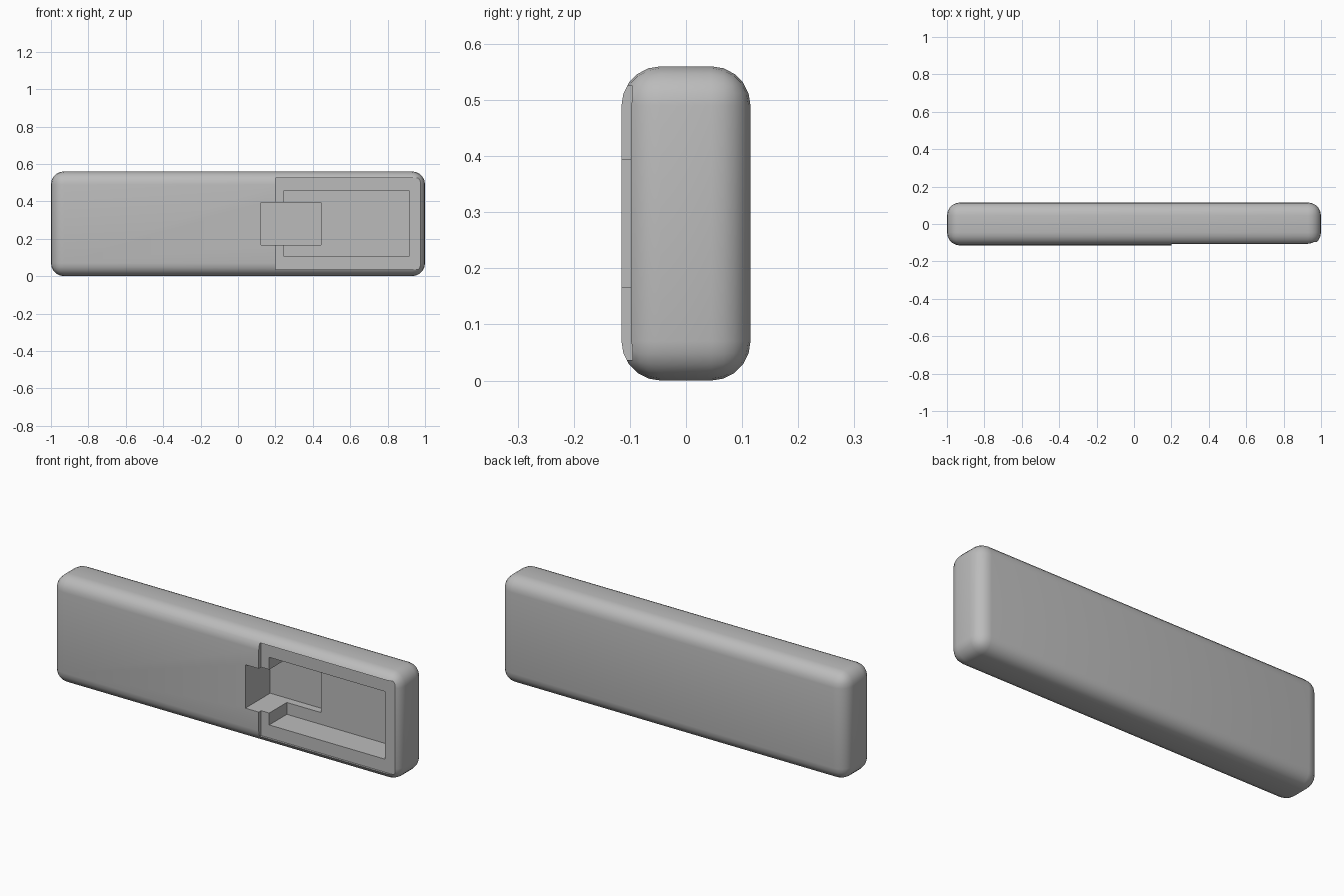
import bpy
import bmesh
from mathutils import Vector

if "Cube" in bpy.data.objects:
    bpy.data.objects.remove(bpy.data.objects["Cube"])


def box(name, lo, hi, radius=0.0):
    """Axis-aligned box between two corners, optionally with rounded edges."""
    bm = bmesh.new()
    bmesh.ops.create_cube(bm, size=1)
    lo, hi = Vector(lo), Vector(hi)
    for v in bm.verts:
        v.co = Vector([lo[i] + (v.co[i] + 0.5) * (hi[i] - lo[i]) for i in range(3)])
    if radius:
        bmesh.ops.bevel(bm, geom=bm.edges[:], offset=radius, segments=5,
                        profile=0.5, affect='EDGES', clamp_overlap=True)
    mesh = bpy.data.meshes.new(name)
    bm.to_mesh(mesh)
    bm.free()
    obj = bpy.data.objects.new(name, mesh)
    bpy.context.collection.objects.link(obj)
    return obj


grey = bpy.data.materials.new("mid grey plastic")
grey.diffuse_color = (0.5, 0.5, 0.5, 1)
grey.use_nodes = True
grey.node_tree.nodes["Principled BSDF"].inputs["Base Color"].default_value = grey.diffuse_color

# rounded casing
body = box("casing", (-1, -0.115, 0), (1, 0.115, 0.56), 0.07)
body.data.materials.append(grey)

# cover recess, deep compartment, and the deeper latch notch
cutters = [
    box("recess_cutter", (0.2, -0.20, 0.037), (0.975, -0.095, 0.525)),
    box("compartment_cutter", (0.247, -0.21, 0.105), (0.915, 0.05, 0.458)),
    box("latch_cutter", (0.123, -0.22, 0.167), (0.445, 0.09, 0.394)),
]
for cutter in cutters:
    cutter.hide_render = True
    mod = body.modifiers.new(cutter.name, 'BOOLEAN')
    mod.operation = 'DIFFERENCE'
    mod.solver = 'EXACT'
    mod.object = cutter

# bake the cuts and drop the cutters
bpy.context.view_layer.update()
deps = bpy.context.evaluated_depsgraph_get()
baked = bpy.data.meshes.new_from_object(body.evaluated_get(deps))
body.modifiers.clear()
body.data = baked
for cutter in cutters:
    bpy.data.objects.remove(cutter)
baked.materials.clear()
baked.materials.append(grey)
for p in baked.polygons:
    p.material_index = 0

# smooth rounded edges, crisp cut edges
bpy.ops.object.select_all(action='DESELECT')
body.select_set(True)
bpy.context.view_layer.objects.active = body
bpy.ops.object.shade_smooth_by_angle(angle=0.44)
